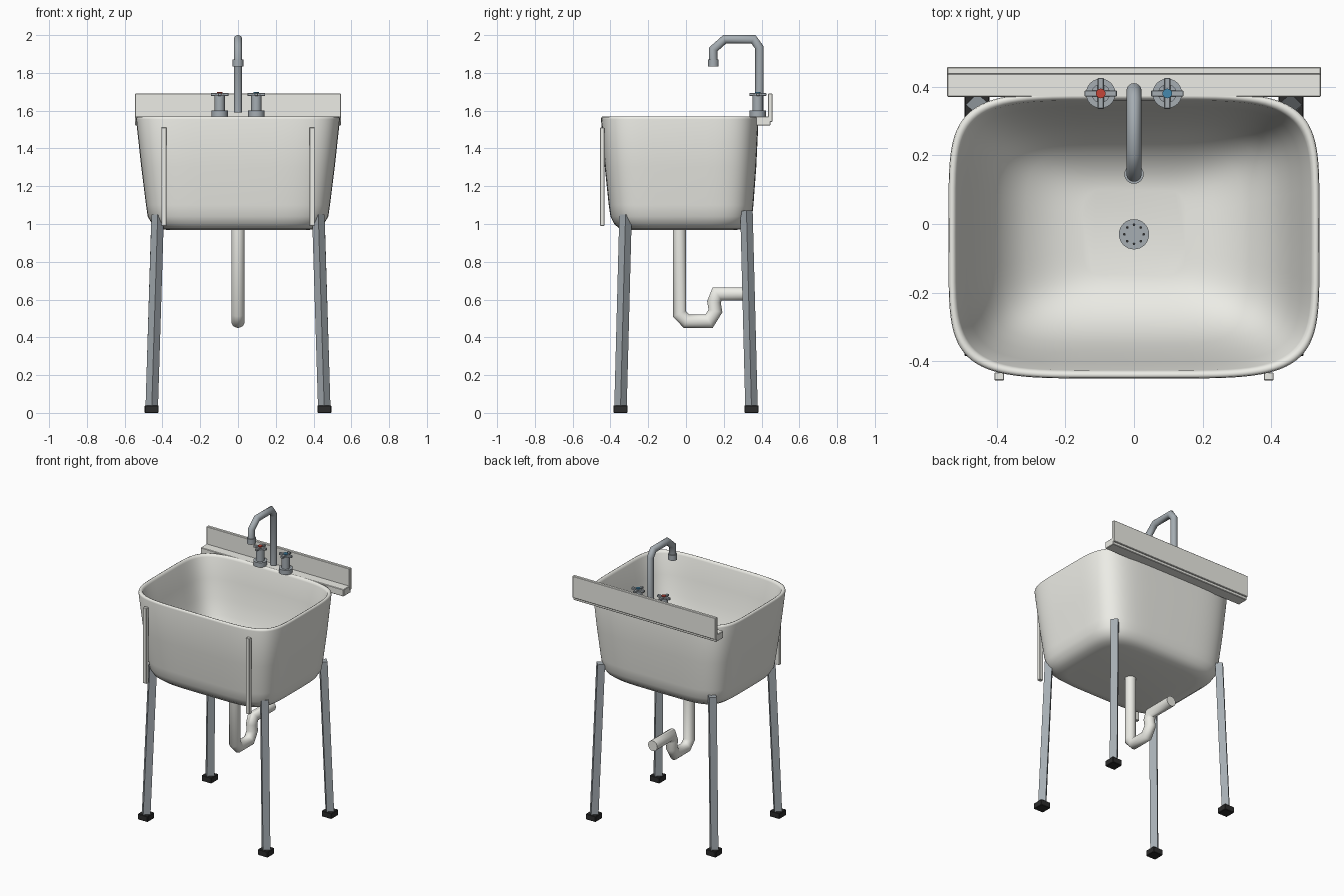
import bpy, bmesh, math
from mathutils import Vector

if "Cube" in bpy.data.objects:
    bpy.data.objects.remove(bpy.data.objects["Cube"])


def material(name, rgb):
    m = bpy.data.materials.new(name)
    m.diffuse_color = (*rgb, 1)
    m.use_nodes = True
    m.node_tree.nodes["Principled BSDF"].inputs["Base Color"].default_value = m.diffuse_color
    return m


WHITE = material("enamel", (0.84, 0.84, 0.79))
STEEL = material("steel", (0.38, 0.42, 0.45))
BLACK = material("rubber", (0.025, 0.025, 0.025))
RED = material("hot", (0.55, 0.06, 0.04))
BLUE = material("cold", (0.06, 0.25, 0.42))


def finish(bm, name, mat, smooth=True, angle=35):
    bmesh.ops.recalc_face_normals(bm, faces=bm.faces)
    me = bpy.data.meshes.new(name)
    bm.to_mesh(me)
    bm.free()
    ob = bpy.data.objects.new(name, me)
    bpy.context.collection.objects.link(ob)
    me.materials.append(mat)
    if smooth:
        bpy.ops.object.select_all(action='DESELECT')
        bpy.context.view_layer.objects.active = ob
        ob.select_set(True)
        bpy.ops.object.shade_smooth_by_angle(angle=math.radians(angle))
    return ob


def box(name, lo, hi, mat, bevel=0.0):
    lo, hi = Vector(lo), Vector(hi)
    bm = bmesh.new()
    bmesh.ops.create_cube(bm, size=1)
    for v in bm.verts:
        v.co = (lo + hi) / 2 + v.co * (hi - lo)
    if bevel:
        bmesh.ops.bevel(bm, geom=bm.edges[:], offset=bevel, segments=1, affect='EDGES')
    return finish(bm, name, mat, False)


def cyl(name, x, y, z0, z1, r, mat, n=24):
    bm = bmesh.new()
    bmesh.ops.create_cone(bm, cap_ends=True, segments=n, radius1=r, radius2=r, depth=z1 - z0)
    bmesh.ops.translate(bm, verts=bm.verts, vec=(x, y, (z0 + z1) / 2))
    return finish(bm, name, mat)


def tube(name, yz, r, mat, n=20):
    # mitred pipe following a path in the x = 0 plane
    pts = [Vector((0, y, z)) for y, z in yz]
    bm, rings = bmesh.new(), []
    for i, p in enumerate(pts):
        a = (p - pts[i - 1]).normalized() if i else (pts[1] - p).normalized()
        b = (pts[i + 1] - p).normalized() if i < len(pts) - 1 else a
        t = (a + b).normalized()
        side = Vector((1, 0, 0)).cross(t) / max(t.dot(a), 0.5)
        rings.append([bm.verts.new(p + Vector((r * math.cos(k * math.tau / n), 0, 0))
                                   + side * r * math.sin(k * math.tau / n)) for k in range(n)])
    for u, v in zip(rings, rings[1:]):
        for k in range(n):
            bm.faces.new((u[k], u[k - 1], v[k - 1], v[k]))
    bm.faces.new(rings[0])
    bm.faces.new(rings[-1])
    return finish(bm, name, mat, angle=60)


# basin: lofted superellipse rings, outside up to the rim then down the inside
# (z, half width, half depth, centre y)
SECTIONS = [
    (0.967, 0.36, 0.28, -0.025), (0.974, 0.42, 0.325, -0.025), (1.0, 0.455, 0.355, -0.025),
    (1.04, 0.478, 0.375, -0.025), (1.1, 0.487, 0.383, -0.026), (1.3, 0.512, 0.401, -0.029),
    (1.555, 0.54, 0.417, -0.033), (1.566, 0.538, 0.415, -0.033), (1.57, 0.53, 0.407, -0.033),
    (1.566, 0.521, 0.398, -0.033), (1.553, 0.516, 0.393, -0.033),
    (1.42, 0.488, 0.372, -0.031), (1.3, 0.458, 0.346, -0.029), (1.2, 0.425, 0.318, -0.027),
    (1.12, 0.38, 0.283, -0.025), (1.06, 0.315, 0.235, -0.025), (1.02, 0.23, 0.18, -0.025),
    (1.005, 0.15, 0.13, -0.025)]
bm, rings, N = bmesh.new(), [], 96
for z, hx, hy, cy in SECTIONS:
    ring = []
    for k in range(N):
        c, s = math.cos(k * math.tau / N), math.sin(k * math.tau / N)
        ring.append(bm.verts.new((hx * math.copysign(abs(c) ** 0.39, c),
                                  cy + hy * math.copysign(abs(s) ** 0.39, s), z)))
    rings.append(ring)
for u, v in zip(rings, rings[1:]):
    for k in range(N):
        bm.faces.new((u[k], u[k - 1], v[k - 1], v[k]))
bm.faces.new(rings[0])
bm.faces.new(rings[-1])
finish(bm, "basin", WHITE, angle=70)

# tap ledge and splashback
box("tap_ledge", (-0.544, 0.37, 1.522), (0.544, 0.448, 1.57), WHITE, 0.003)
box("splashback", (-0.545, 0.435, 1.54), (0.545, 0.457, 1.69), WHITE, 0.003)

# drain plate with dark holes
cyl("drain_plate", 0, -0.03, 1.0, 1.01, 0.044, STEEL, 32)
for k in range(8):
    a = k * math.tau / 8
    cyl("drain_hole", 0.028 * math.cos(a), -0.03 + 0.028 * math.sin(a), 1.005, 1.011, 0.004, BLACK, 8)

# waste pipe with trap
tube("waste_pipe", [(-0.035, 0.985), (-0.035, 0.525), (0.003, 0.485), (0.122, 0.485),
                    (0.156, 0.54), (0.148, 0.588), (0.165, 0.63), (0.362, 0.63)], 0.035, WHITE)

# spout
tube("spout", [(0.388, 1.59), (0.388, 1.935), (0.357, 1.978), (0.205, 1.978),
               (0.145, 1.925), (0.145, 1.85)], 0.022, STEEL)
cyl("spout_nozzle", 0, 0.145, 1.833, 1.87, 0.028, STEEL)

for s in (-1, 1):
    # tap with cross handle
    x, y = s * 0.097, 0.38
    cyl("tap_base", x, y, 1.568, 1.6, 0.043, STEEL)
    cyl("tap_body", x, y, 1.6, 1.682, 0.027, STEEL)
    box("handle_bar", (x - 0.047, y - 0.009, 1.678), (x + 0.047, y + 0.009, 1.693), STEEL, 0.002)
    box("handle_cross_bar", (x - 0.009, y - 0.045, 1.678), (x + 0.009, y + 0.045, 1.693), STEEL, 0.002)
    cyl("tap_cap", x, y, 1.69, 1.699, 0.014, RED if s < 0 else BLUE)

    # front rail
    box("front_rail", (s * 0.392 - 0.014, -0.455, 0.99), (s * 0.392 + 0.014, -0.432, 1.51), WHITE, 0.002)

    # splayed square legs turned 45 degrees, with rubber feet
    for d, top_z in ((-1, 1.05), (1, 1.07)):
        foot = Vector((s * 0.457, d * 0.347, 0.015))
        top = Vector((s * 0.425, d * 0.32, top_z))
        axis = top - foot
        bm = bmesh.new()
        bmesh.ops.create_cone(bm, cap_ends=True, segments=4, radius1=0.033, radius2=0.033, depth=axis.length)
        q = Vector((0, 0, 1)).rotation_difference(axis)
        for v in bm.verts:
            v.co = q @ v.co + (foot + top) / 2
        finish(bm, "leg", STEEL, False)
        box("foot", (foot.x - 0.037, foot.y - 0.037, 0.0), (foot.x + 0.037, foot.y + 0.037, 0.04), BLACK, 0.003)
